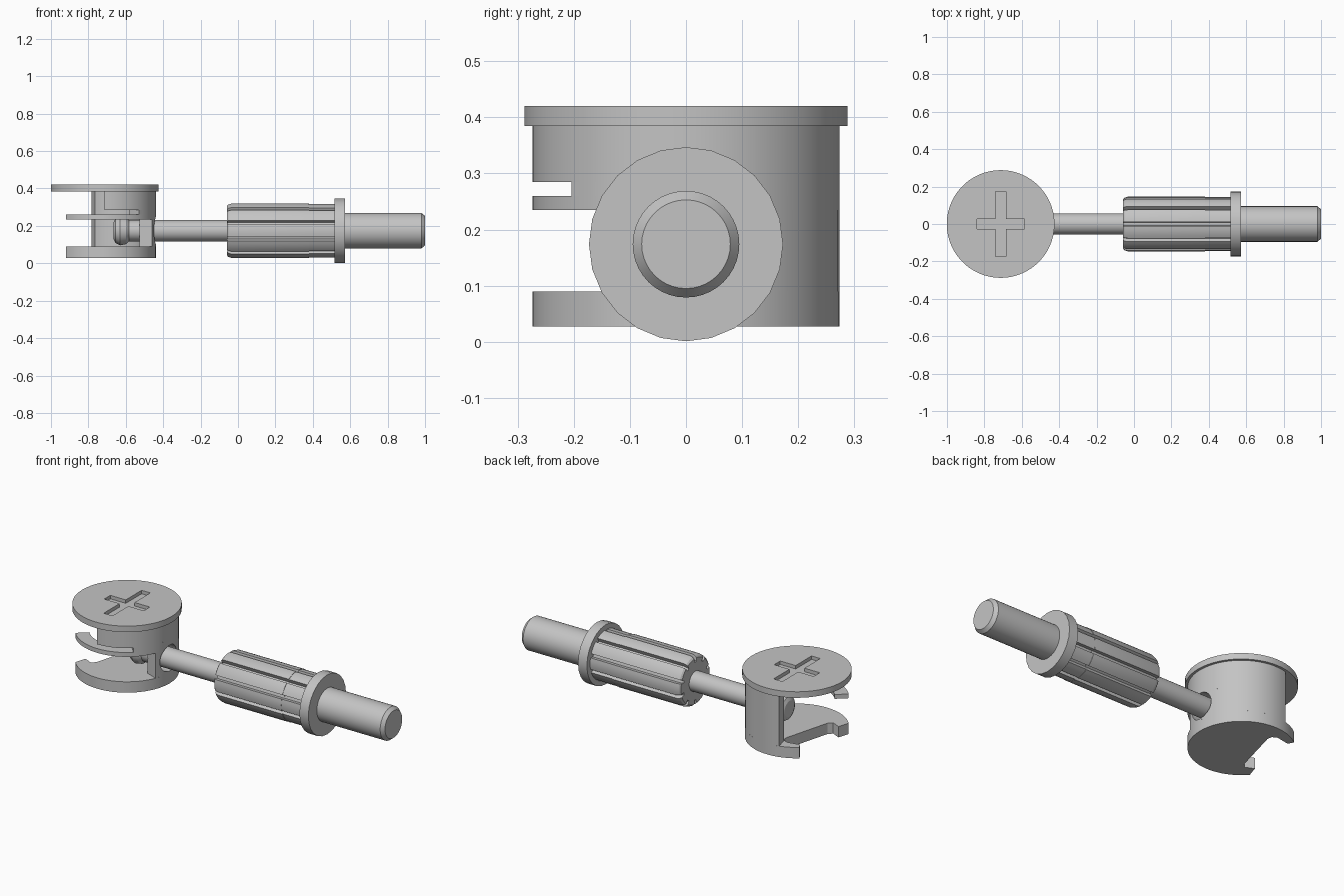
import bpy, bmesh, math
from math import sin, cos, pi, radians
from mathutils import Matrix

if "Cube" in bpy.data.objects:
    bpy.data.objects.remove(bpy.data.objects["Cube"])

CX = -0.713       # cam axis
AXIS_Z = 0.174    # bolt axis height
R, INNER = 0.274, 0.2

steel = bpy.data.materials.new("grey_metal")
steel.use_nodes = True
steel.diffuse_color = (0.55, 0.55, 0.55, 1)
steel.node_tree.nodes["Principled BSDF"].inputs["Base Color"].default_value = steel.diffuse_color


def finish(bm, name):
    bmesh.ops.recalc_face_normals(bm, faces=bm.faces)
    mesh = bpy.data.meshes.new(name)
    bm.to_mesh(mesh)
    bm.free()
    obj = bpy.data.objects.new(name, mesh)
    bpy.context.collection.objects.link(obj)
    mesh.materials.append(steel)
    return obj


def smooth(obj):
    bpy.ops.object.select_all(action='DESELECT')
    obj.select_set(True)
    bpy.context.view_layer.objects.active = obj
    bpy.ops.object.shade_smooth_by_angle(angle=radians(25))


def prism(name, pts, z0, z1):
    """Extrude a flat outline around the cam axis from z0 to z1."""
    bm = bmesh.new()
    face = bm.faces.new([bm.verts.new((CX + x, y, z0)) for x, y in pts])
    new = bmesh.ops.extrude_face_region(bm, geom=[face])["geom"]
    bmesh.ops.translate(bm, vec=(0, 0, z1 - z0),
                        verts=[v for v in new if isinstance(v, bmesh.types.BMVert)])
    return finish(bm, name)


def arc(r, a0, a1, n):
    angles = [radians(a0 + (a1 - a0) * i / n) for i in range(n + 1)]
    return [(r * cos(a), r * sin(a)) for a in angles]


def shell(name, a0, a1, z0, z1):
    """Curved wall between two angles."""
    n = max(8, int((a1 - a0) / 6))
    return prism(name, arc(R, a0, a1, n) + arc(INNER, a1, a0, n), z0, z1)


def lathe(name, profile, n=40):
    """Revolve (x, radius) points about the bolt axis."""
    bm = bmesh.new()
    rings = [[bm.verts.new((x, r * cos(2 * pi * i / n), AXIS_Z + r * sin(2 * pi * i / n)))
              for i in range(n)] for x, r in profile]
    for a, b in zip(rings, rings[1:]):
        for i in range(n):
            j = (i + 1) % n
            bm.faces.new((a[i], a[j], b[j], b[i]))
    bm.faces.new(rings[0])
    bm.faces.new(rings[-1])
    return finish(bm, name)


def cut(obj, cutter):
    mod = obj.modifiers.new("cut", 'BOOLEAN')
    mod.operation = 'DIFFERENCE'
    mod.solver = 'EXACT'
    mod.object = cutter
    bpy.context.view_layer.objects.active = obj
    bpy.ops.object.modifier_apply(modifier=mod.name)


def discard(obj):
    bpy.data.objects.remove(obj)


# Cam cap with a cross-shaped driver recess
cap = prism("cam_cap", arc(0.288, 0, 354, 59), 0.385, 0.42)
w, ax, ay = 0.028, 0.127, 0.174
quarter = [(w, w), (w, ay), (-w, ay), (-w, w), (-ax, w), (-ax, -w)]
cross = prism("cross_cutter", quarter + [(-x, -y) for x, y in quarter], 0.4, 0.5)
cut(cap, cross)
discard(cross)
smooth(cap)

# Cam base plate with a hooked notch open on one side
base = prism("cam_base", arc(R, 0, 354, 59), 0.027, 0.09)
notch_pts = [(-1.3, -1.13), (-.755, -.656), (-.68, -.42), (-.5, -.5), (-.42, -.42),
             (-.15, .58), (-.17, .68), (-.27, .73), (-.55, .68), (-.61, .79), (-1.3, 1.3)]
notch = prism("notch_cutter", [(x * R, y * R) for x, y in notch_pts], 0, 0.2)
cut(base, notch)
discard(notch)
smooth(base)

# Cam wall in layers: open front slot, hook flange, narrow slit, upper wall
hole = lathe("hole_cutter", [(CX, 0.075), (0, 0.075)])
walls = [shell("cam_lower_wall", -22, 105, 0.09, 0.235),
         shell("cam_hook_flange", -139, 105, 0.235, 0.26),
         shell("cam_slit_wall", -48, 105, 0.26, 0.285),
         shell("cam_upper_wall", -90, 105, 0.285, 0.385)]
for wall in walls:
    if wall in walls[:2]:
        cut(wall, hole)
    smooth(wall)
discard(hole)

# Bolt: rounded head, thin rod
smooth(lathe("bolt_head", [(-.665, .045), (-.655, .065), (-.63, .078), (-.6, .072), (-.575, .05)]))
smooth(lathe("bolt_rod", [(-.62, .057), (-.04, .057)]))

# Ribbed sleeve: star-like outline swept along the axis with a tapered end
RIBS = 10


def sleeve(name, sections):
    bm = bmesh.new()
    outline = []
    for k in range(RIBS):
        mid = 2 * pi * k / RIBS
        for t in (-13.5, -7, 0, 7, 13.5):
            outline.append((mid + radians(t), 0.146))
        for t in (14.5, 21.5):
            outline.append((mid + radians(t), 0.122))
    rings = [[bm.verts.new((x, r * s * cos(a), AXIS_Z + r * s * sin(a))) for a, r in outline]
             for x, s in sections]
    n = len(outline)
    for a, b in zip(rings, rings[1:]):
        for i in range(n):
            j = (i + 1) % n
            bm.faces.new((a[i], a[j], b[j], b[i]))
    bm.faces.new(rings[0])
    bm.faces.new(rings[-1])
    smooth(finish(bm, name))


sleeve("ribbed_sleeve", [(-.06, .9), (-.052, .96), (-.035, 1), (.38, 1)])
sleeve("ribbed_sleeve_end", [(.38, .985), (.52, .985)])

# Collar and end shaft
smooth(lathe("sleeve_collar", [(.516, .173), (.573, .173)], 24))
smooth(lathe("end_shaft", [(.56, .095), (.98, .095), (1.0, .079)]))
